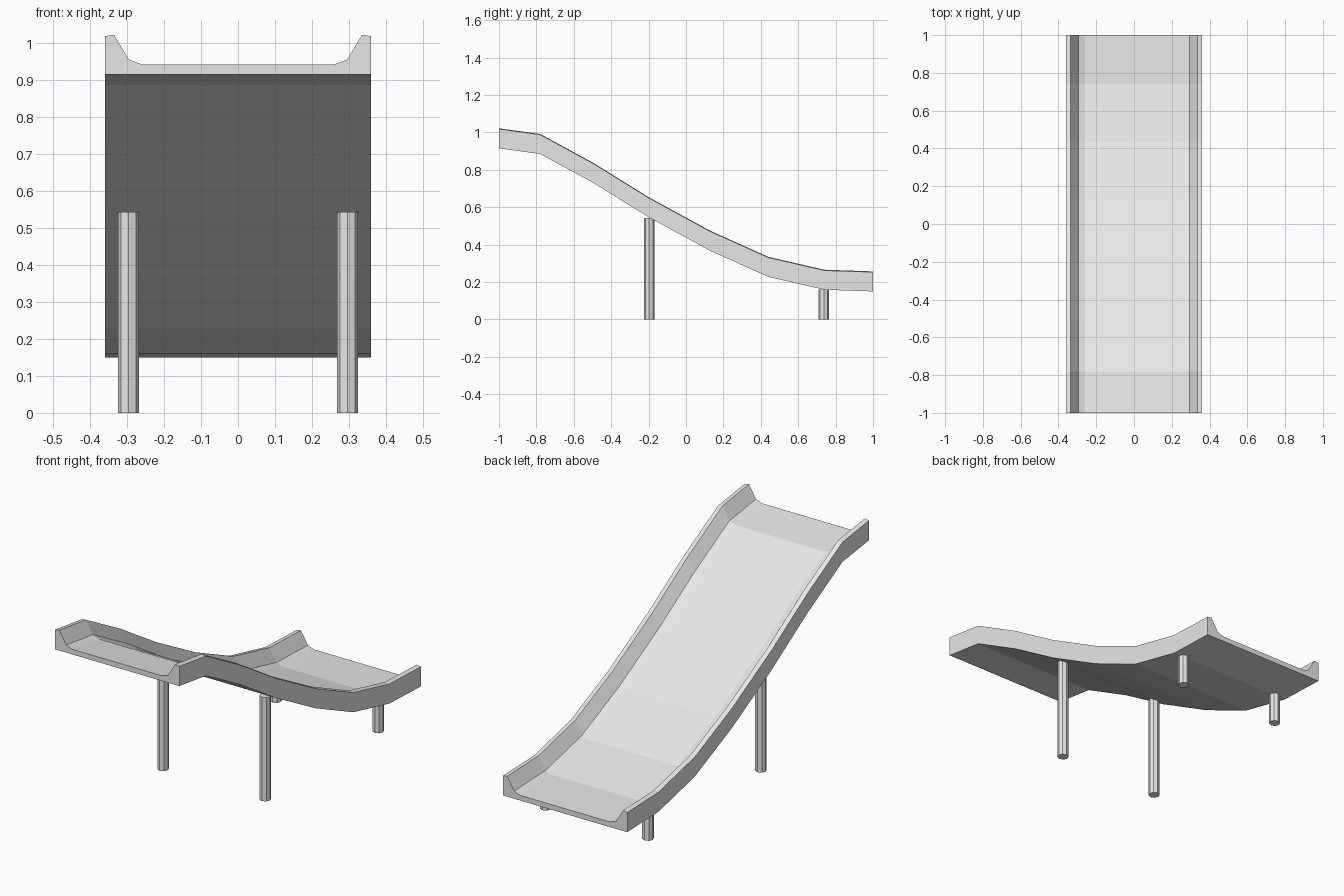
import bpy
import bmesh

if "Cube" in bpy.data.objects:
    bpy.data.objects.remove(bpy.data.objects["Cube"])

grey = bpy.data.materials.new("light grey")
grey.use_nodes = True
colour = (0.8, 0.8, 0.8, 1)
grey.diffuse_color = colour
grey.node_tree.nodes["Principled BSDF"].inputs["Base Color"].default_value = colour


def finish(name, bm):
    bmesh.ops.recalc_face_normals(bm, faces=bm.faces[:])
    mesh = bpy.data.meshes.new(name)
    bm.to_mesh(mesh)
    bm.free()
    mesh.materials.append(grey)
    obj = bpy.data.objects.new(name, mesh)
    bpy.context.collection.objects.link(obj)
    return obj


# Underside of the chute as (y, z), from the high end to the low end
path = [(-1, 0.915), (-0.78, 0.885), (-0.495, 0.73), (-0.2, 0.547),
        (0.13, 0.367), (0.44, 0.228), (0.74, 0.159), (1, 0.15)]

# Half of the chute's cross-section as (x, height), mirrored to a full loop
half = [(0.36, 0), (0.36, 0.103), (0.335, 0.107), (0.295, 0.04), (0.26, 0.027)]
section = half + [(-x, z) for x, z in reversed(half)]

# Chute: upright cross-sections bridged along the path
bm = bmesh.new()
rings = [[bm.verts.new((x, y, base + z)) for x, z in section] for y, base in path]
for a, b in zip(rings, rings[1:]):
    for i in range(len(section)):
        j = (i + 1) % len(section)
        bm.faces.new((a[i], a[j], b[j], b[i]))
bm.faces.new(rings[0])
bm.faces.new(rings[-1])
finish("slide_chute", bm)

# Legs: eight-sided posts, a tall pair and a short pair
for pair, y, height in (("front", -0.197, 0.543), ("back", 0.737, 0.16)):
    for side, sign in (("left", 1), ("right", -1)):
        bm = bmesh.new()
        bmesh.ops.create_cone(bm, cap_ends=True, segments=8, radius1=0.028,
                              radius2=0.028, depth=height)
        leg = finish(f"{pair}_{side}_leg", bm)
        leg.location = (sign * 0.296, y, height / 2)
